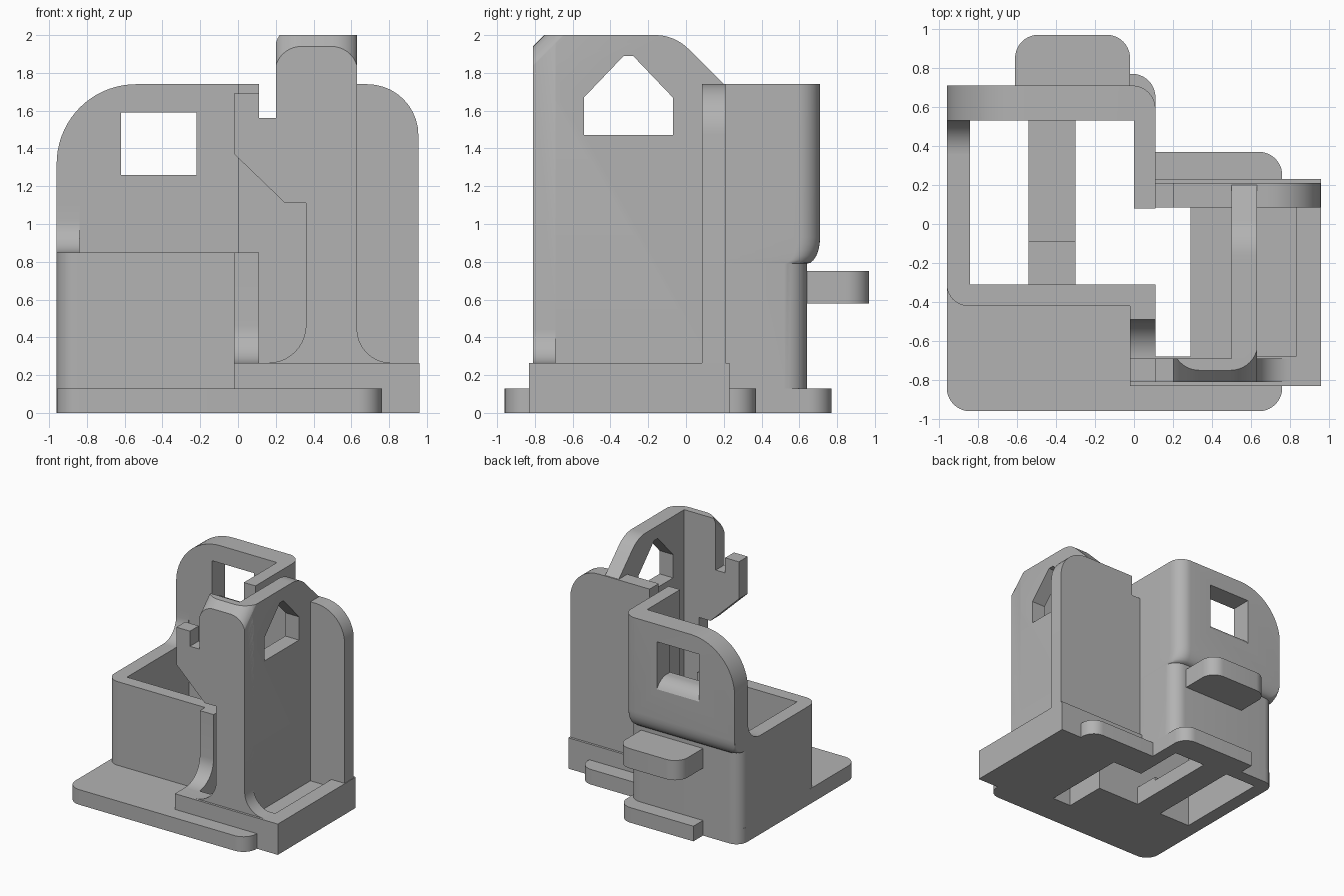
import bpy, bmesh, math
from mathutils import Vector

if "Cube" in bpy.data.objects:
    bpy.data.objects.remove(bpy.data.objects["Cube"], do_unlink=True)

grey = bpy.data.materials.new("plain_grey")
grey.use_nodes = True
grey.diffuse_color = (0.45, 0.45, 0.45, 1)
grey.node_tree.nodes["Principled BSDF"].inputs["Base Color"].default_value = grey.diffuse_color


def rounded(corners, steps=10):
    """Outline from (u, v) or (u, v, radius) corners."""
    out = []
    for i, c in enumerate(corners):
        p = Vector(c[:2])
        if len(c) < 3:
            out.append(p)
            continue
        a = (Vector(corners[i - 1][:2]) - p).normalized()
        b = (Vector(corners[(i + 1) % len(corners)][:2]) - p).normalized()
        half = a.angle(b) / 2
        centre = p + (a + b).normalized() * c[2] / math.sin(half)
        start = p + a * c[2] / math.tan(half) - centre
        end = p + b * c[2] / math.tan(half) - centre
        sweep = start.angle(end)
        for k in range(steps + 1):
            t = k / steps
            out.append(centre + (start * math.sin((1 - t) * sweep)
                                 + end * math.sin(t * sweep)) / math.sin(sweep))
    return out


def loft(name, rings):
    """Solid through rings of matching points, capped at both ends."""
    bm = bmesh.new()
    rows = [[bm.verts.new(p) for p in ring] for ring in rings]
    n = len(rows[0])
    for lo, hi in zip(rows, rows[1:]):
        for i in range(n):
            j = (i + 1) % n
            bm.faces.new((lo[i], lo[j], hi[j], hi[i]))
    bm.faces.new(rows[0][::-1])
    bm.faces.new(rows[-1])
    bmesh.ops.recalc_face_normals(bm, faces=bm.faces)
    mesh = bpy.data.meshes.new(name)
    bm.to_mesh(mesh)
    bm.free()
    mesh.materials.append(grey)
    ob = bpy.data.objects.new(name, mesh)
    bpy.context.collection.objects.link(ob)
    return ob


PLACE = {"x": lambda p, d: (d, p[0], p[1]),
         "y": lambda p, d: (p[0], d, p[1]),
         "z": lambda p, d: (p[0], p[1], d)}


def prism(name, axis, lo, hi, corners):
    pts = rounded(corners)
    return loft(name, [[PLACE[axis](p, d) for p in pts] for d in (lo, hi)])


def box(u0, u1, v0, v1):
    return [(u0, v0), (u1, v0), (u1, v1), (u0, v1)]


def cut(ob, *cutters):
    for c in cutters:
        c.hide_render = True
        mod = ob.modifiers.new("cut", "BOOLEAN")
        mod.operation = "DIFFERENCE"
        mod.solver = "EXACT"
        mod.object = c
        bpy.context.view_layer.objects.active = ob
        bpy.ops.object.modifier_apply(modifier=mod.name)


parts, helpers = [], []

# floor openings
opening_left = prism("opening_left", "z", -0.1, 0.5, box(-0.84, -0.54, -0.31, 0.53))
opening_right = prism("opening_right", "z", -0.1, 0.5, [
    (-0.30, -0.31), (0.11, -0.31), (0.11, -0.68), (0.29, -0.68),
    (0.29, 0.09), (0, 0.09), (0, 0.53), (-0.30, 0.53)])
helpers += [opening_left, opening_right]

# base plate with its rounded tabs
base = prism("base_plate", "z", 0, 0.13, [
    (-0.96, -0.96, 0.12), (0.76, -0.96, 0.12), (0.76, 0.37, 0.12), (0.11, 0.37),
    (0.11, 0.77, 0.12), (-0.61, 0.77), (-0.61, 0.64), (-0.96, 0.64, 0.1)])
cut(base, opening_left, opening_right)
parts.append(base)
parts.append(prism("floor_bar_step", "z", 0.1, 0.16, box(-0.54, -0.30, -0.32, -0.09)))

# thicker slab under the tall bracket, with a shallow recess
slab = prism("bracket_slab", "z", 0, 0.265, box(-0.02, 0.96, -0.83, 0.23))
recess = prism("slab_recess", "z", 0.2, 0.5, box(0.6, 0.83, -0.68, 0.09))
helpers.append(recess)
cut(slab, opening_right, recess)
parts.append(slab)

# bin: side and front walls, and the fillet up to the back wall
parts.append(prism("bin_walls", "z", 0.05, 0.85, [
    (-0.96, 0.55), (-0.96, -0.42, 0.11), (0.11, -0.42), (0.11, -0.31),
    (-0.84, -0.31), (-0.84, 0.55)]))
parts.append(prism("bin_fillet", "x", -0.96, -0.84, [
    (0.3, 0.8), (0.3, 0.85), (0.53, 0.85, 0.17), (0.53, 1.1), (0.58, 1.1), (0.58, 0.8)]))


# back wall with return wall, bulging outwards above the bin
def back_ring(z, t):
    y = 0.64 + 0.07 * t
    corner = 0.1 * (1 - t) + 0.003
    pts = rounded([(-0.96, 0.53), (0, 0.53), (0, 0.08), (0.11, 0.08),
                   (0.11, y, 0.12), (-0.96, y, corner)])
    return [(p[0], p[1], z) for p in pts]


curve = [(0.79 + 0.14 * math.sin(a), 1 - math.cos(a))
         for a in (math.pi / 2 * k / 6 for k in range(7))]
bulge = [(0.93 - (z - 0.79), 1 - t) for z, t in reversed(curve)]
back = loft("back_wall", [back_ring(z, t) for z, t in [(0.05, 0)] + bulge + [(1.74, 1)]])
window = prism("window_cutter", "x", -0.62, -0.22, [
    (0.4, 1.26), (0.66, 1.26, 0.15), (0.75, 1.12), (0.8, 1.12), (0.8, 1.59), (0.4, 1.59)])
arc = rounded([(-0.96, 1.2), (-0.96, 1.74, 0.42), (-0.4, 1.74)], 18)[1:-1]
corner = prism("corner_cutter", "y", 0.4, 0.9,
               [(-1.1, arc[0][1])] + [tuple(p) for p in arc] + [(arc[-1][0], 1.9), (-1.1, 1.9)])
helpers += [window, corner]
cut(back, window, corner)
parts.append(back)

# rear shelf tab
parts.append(prism("rear_tab", "z", 0.58, 0.75, [
    (-0.61, 0.6), (-0.02, 0.6), (-0.02, 0.97, 0.12), (-0.61, 0.97, 0.12)]))

# post beside the bin with a swept foot
parts.append(prism("bin_post", "x", -0.02, 0.11, [
    (-0.31, 0.2), (-0.31, 0.85), (-0.49, 0.85), (-0.49, 0.265, 0.2),
    (-0.75, 0.265), (-0.75, 0.2)]))

# slanted rounding shared by the bracket's front and side plates
profile = rounded([(0.1, 1.79), (0.195, 1.79), (0.195, 1.94, 0.14), (0.635, 1.94, 0.14),
                   (0.635, 1.79), (0.8, 1.79), (0.8, 2.6), (0.1, 2.6)])
slant = loft("slant_cutter", [[(p[0], -0.81 + d, p[1] + d) for p in profile]
                              for d in (-0.05, 0.5)])
helpers.append(slant)

# front plate with hook and flared foot
front = prism("front_plate", "y", -0.81, -0.69, [
    (-0.02, 0.2), (-0.02, 0.265), (0.36, 0.265, 0.2), (0.36, 1.11), (0.25, 1.11),
    (-0.02, 1.37), (-0.02, 1.69), (0.11, 1.69), (0.11, 1.56), (0.2, 1.56), (0.2, 2),
    (0.63, 2), (0.63, 0.265, 0.18), (0.96, 0.265), (0.96, 0.2)])
cut(front, slant)
parts.append(front)

# side plate with the peaked opening
side = prism("side_plate", "x", 0.5, 0.63, [
    (-0.81, 0.15), (-0.81, 2), (-0.06, 2, 0.25), (0.2, 1.74), (0.2, 0.15)])
peak = prism("peak_cutter", "x", 0.4, 0.8, [
    (-0.54, 1.47), (-0.07, 1.47), (-0.07, 1.67), (-0.28, 1.89), (-0.33, 1.89), (-0.54, 1.67)])
helpers.append(peak)
cut(side, slant, peak)
parts.append(side)

# rear panel of the bracket
parts.append(prism("rear_panel", "y", 0.085, 0.21, [
    (0.1, 0.15), (0.955, 0.15), (0.955, 1.74, 0.27), (0.2, 1.74), (0.2, 1.56), (0.1, 1.56)]))

for h in helpers:
    bpy.data.objects.remove(h, do_unlink=True)
bpy.ops.object.select_all(action="DESELECT")
for ob in parts:
    ob.select_set(True)
bpy.context.view_layer.objects.active = parts[0]
bpy.ops.object.shade_smooth_by_angle(angle=math.radians(30))
